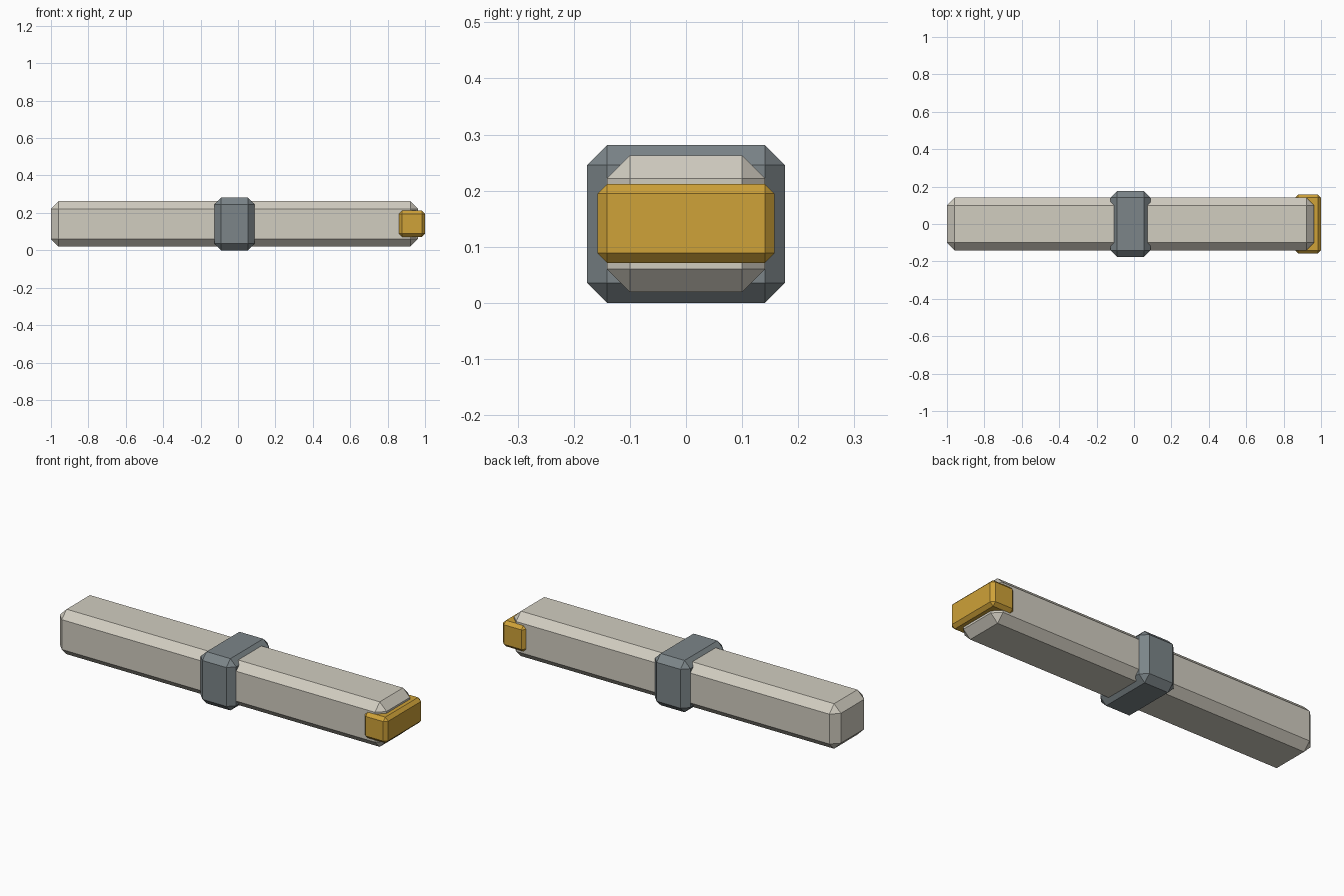
import bpy
import bmesh
from mathutils import Vector

if "Cube" in bpy.data.objects:
    bpy.data.objects.remove(bpy.data.objects["Cube"])


def material(name, rgb):
    m = bpy.data.materials.new(name)
    m.diffuse_color = (*rgb, 1.0)
    m.use_nodes = True
    m.node_tree.nodes["Principled BSDF"].inputs["Base Color"].default_value = m.diffuse_color
    return m


def chamfered_box(name, lo, hi, chamfer, mat):
    """Box between two corners with every edge cut by a flat chamfer."""
    lo, hi = Vector(lo), Vector(hi)
    size, mid = hi - lo, (lo + hi) / 2
    bm = bmesh.new()
    bmesh.ops.create_cube(bm, size=1.0)
    for v in bm.verts:
        v.co = Vector(a * b for a, b in zip(v.co, size)) + mid
    bmesh.ops.bevel(bm, geom=bm.edges[:], offset=chamfer,
                    offset_type='OFFSET', segments=1, affect='EDGES')
    bmesh.ops.recalc_face_normals(bm, faces=bm.faces[:])
    mesh = bpy.data.meshes.new(name)
    bm.to_mesh(mesh)
    bm.free()
    mesh.materials.append(mat)
    obj = bpy.data.objects.new(name, mesh)
    bpy.context.collection.objects.link(obj)
    return obj


ivory = material("warm_ivory", (0.64, 0.61, 0.53))
steel = material("blue_grey", (0.20, 0.235, 0.25))
gold = material("gold", (0.62, 0.36, 0.04))

# long bar
chamfered_box("bar", (-1.0, -0.141, 0.019), (0.962, 0.141, 0.263), 0.041, ivory)
# collar around the middle
chamfered_box("collar", (-0.125, -0.176, 0.0), (0.088, 0.176, 0.281), 0.035, steel)
# end cap on the right
chamfered_box("end_cap", (0.86, -0.158, 0.071), (1.0, 0.158, 0.212), 0.0175, gold)
